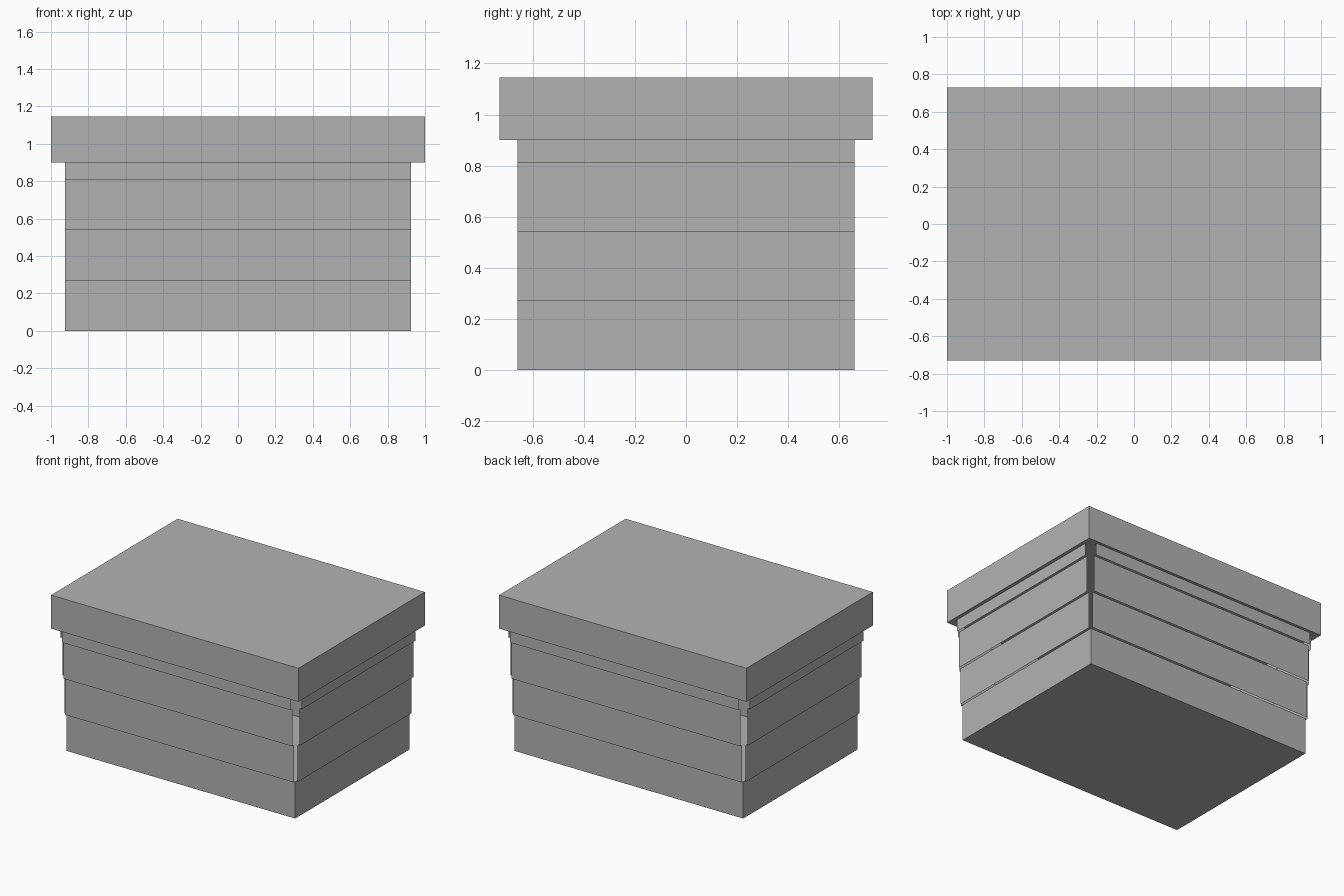
import bpy
from mathutils import Vector

if "Cube" in bpy.data.objects:
    bpy.data.objects.remove(bpy.data.objects["Cube"], do_unlink=True)

grey = bpy.data.materials.new("plain_grey")
grey.use_nodes = True
colour = (0.45, 0.45, 0.45, 1)
grey.diffuse_color = colour
grey.node_tree.nodes["Principled BSDF"].inputs["Base Color"].default_value = colour


def sheet(name, origin, across, up):
    """Flat rectangle from a corner and two edges; it faces across x up."""
    o, a, u = Vector(origin), Vector(across), Vector(up)
    mesh = bpy.data.meshes.new(name)
    mesh.from_pydata([o, o + a, o + a + u, o + u], [], [(0, 1, 2, 3)])
    mesh.materials.append(grey)
    obj = bpy.data.objects.new(name, mesh)
    bpy.context.collection.objects.link(obj)


HALF_X, HALF_Y = 0.925, 0.66
TIER, STEP = 0.27, 0.0165
LID_BOTTOM, LID_TOP = 0.9, 1.145

# Floor of the box, facing down
sheet("floor", (-HALF_X, -HALF_Y, 0), (0, 2 * HALF_Y, 0), (2 * HALF_X, 0, 0))

# Four rows of thin boards, each row set a little further out, open at corners
for row in range(4):
    z = row * TIER
    up = (0, 0, min(TIER, LID_BOTTOM - z))
    out = row * STEP
    for side, s in (("front", 1), ("back", -1)):
        sheet(f"{side}_board_{row + 1}", (-s * HALF_X, -s * (HALF_Y + out), z),
              (s * 2 * HALF_X, 0, 0), up)
    for side, s in (("left", 1), ("right", -1)):
        sheet(f"{side}_board_{row + 1}", (s * (HALF_X + out), -s * HALF_Y, z),
              (0, s * 2 * HALF_Y, 0), up)

# Overhanging solid lid
bpy.ops.mesh.primitive_cube_add(size=1, location=(0, 0, (LID_BOTTOM + LID_TOP) / 2))
lid = bpy.context.object
lid.name = "lid"
lid.scale = (2, 1.46, LID_TOP - LID_BOTTOM)
bpy.ops.object.transform_apply(location=False, rotation=False, scale=True)
lid.data.materials.append(grey)
